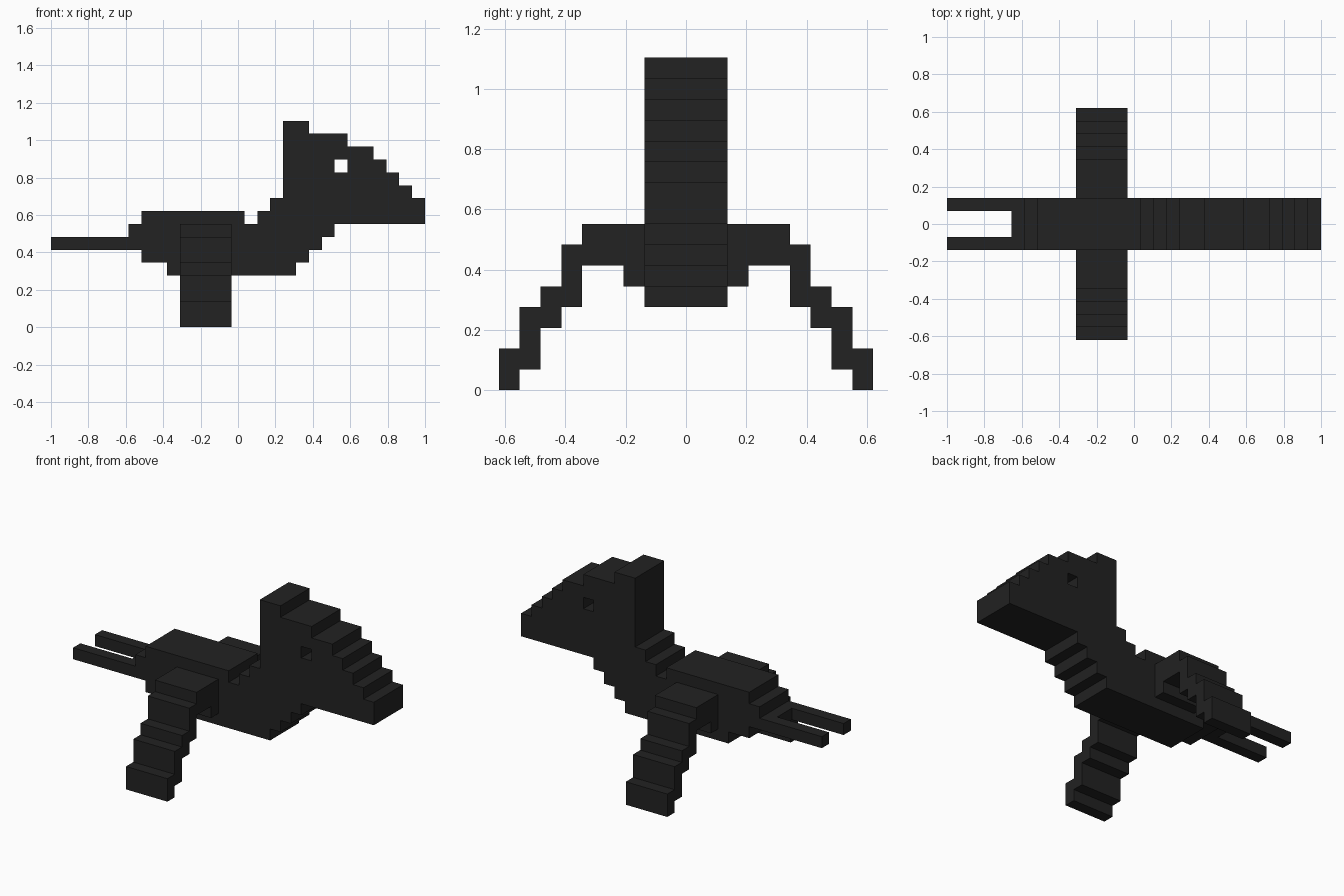
import bpy, bmesh
from mathutils import Vector

if "Cube" in bpy.data.objects:
    bpy.data.objects.remove(bpy.data.objects["Cube"])

U = 2 / 29  # block size: the model is 29 blocks long

black = bpy.data.materials.new("soft black")
black.diffuse_color = (0.016, 0.016, 0.016, 1)
black.use_nodes = True
black.node_tree.nodes["Principled BSDF"].inputs["Base Color"].default_value = black.diffuse_color


def extrude_profile(name, points, to_world, start, end):
    """Extrude a block outline between two positions along the third axis."""
    bm = bmesh.new()
    face = bm.faces.new([bm.verts.new(to_world(a, b, start)) for a, b in points])
    ext = bmesh.ops.extrude_face_region(bm, geom=[face], use_keep_orig=True)
    move = to_world(0, 0, end) - to_world(0, 0, start)
    bmesh.ops.translate(bm, vec=move, verts=[v for v in ext["geom"] if isinstance(v, bmesh.types.BMVert)])
    bmesh.ops.recalc_face_normals(bm, faces=bm.faces)
    mesh = bpy.data.meshes.new(name)
    bm.to_mesh(mesh)
    bm.free()
    mesh.materials.append(black)
    obj = bpy.data.objects.new(name, mesh)
    bpy.context.collection.objects.link(obj)
    return obj


def side(a, b, c):   # outline in x/z, depth along y
    return Vector(((a - 14.5) * U, c * U, b * U))


def across(a, b, c):  # outline in y/z, depth along x
    return Vector(((c - 14.5) * U, a * U, b * U))


def rect(x0, z0, x1, z1):
    return [(x0, z0), (x1, z0), (x1, z1), (x0, z1)]


# Body, neck and crested head as one stepped silhouette
outline = [(5, 6), (7, 6), (7, 5), (9, 5), (9, 4), (19, 4), (19, 5), (20, 5),
           (20, 6), (21, 6), (21, 7), (22, 7), (22, 8), (29, 8), (29, 10),
           (28, 10), (28, 11), (27, 11), (27, 12), (26, 12), (26, 13), (25, 13),
           (25, 14), (23, 14), (23, 15), (20, 15), (20, 16), (18, 16), (18, 10),
           (17, 10), (17, 9), (16, 9), (16, 8), (15, 8), (15, 9), (7, 9),
           (7, 8), (6, 8), (6, 7), (5, 7)]
body = extrude_profile("body_and_head", outline, side, -2, 2)

# Eye: a one-block hole right through the head
cutter = extrude_profile("eye_cutter", rect(22, 12, 23, 13), side, -3, 3)
cutter.hide_render = True
mod = body.modifiers.new("eye_hole", 'BOOLEAN')
mod.operation = 'DIFFERENCE'
mod.solver = 'EXACT'
mod.object = cutter
bpy.context.view_layer.objects.active = body
bpy.ops.object.modifier_apply(modifier=mod.name)
bpy.data.objects.remove(cutter)

# Drooping stepped wing and tail prong on each side
wing = [(2, 8), (5, 8), (5, 7), (6, 7), (6, 5), (7, 5), (7, 4), (8, 4), (8, 2),
        (9, 2), (9, 0), (8, 0), (8, 1), (7, 1), (7, 3), (6, 3), (6, 4), (5, 4),
        (5, 6), (3, 6), (3, 5), (2, 5)]
for label, s in (("right", -1), ("left", 1)):
    extrude_profile(label + "_wing", [(s * y, z) for y, z in wing], across, 10, 14)
    extrude_profile(label + "_tail_prong", rect(0, 6, 5, 7), side, s, 2 * s)
